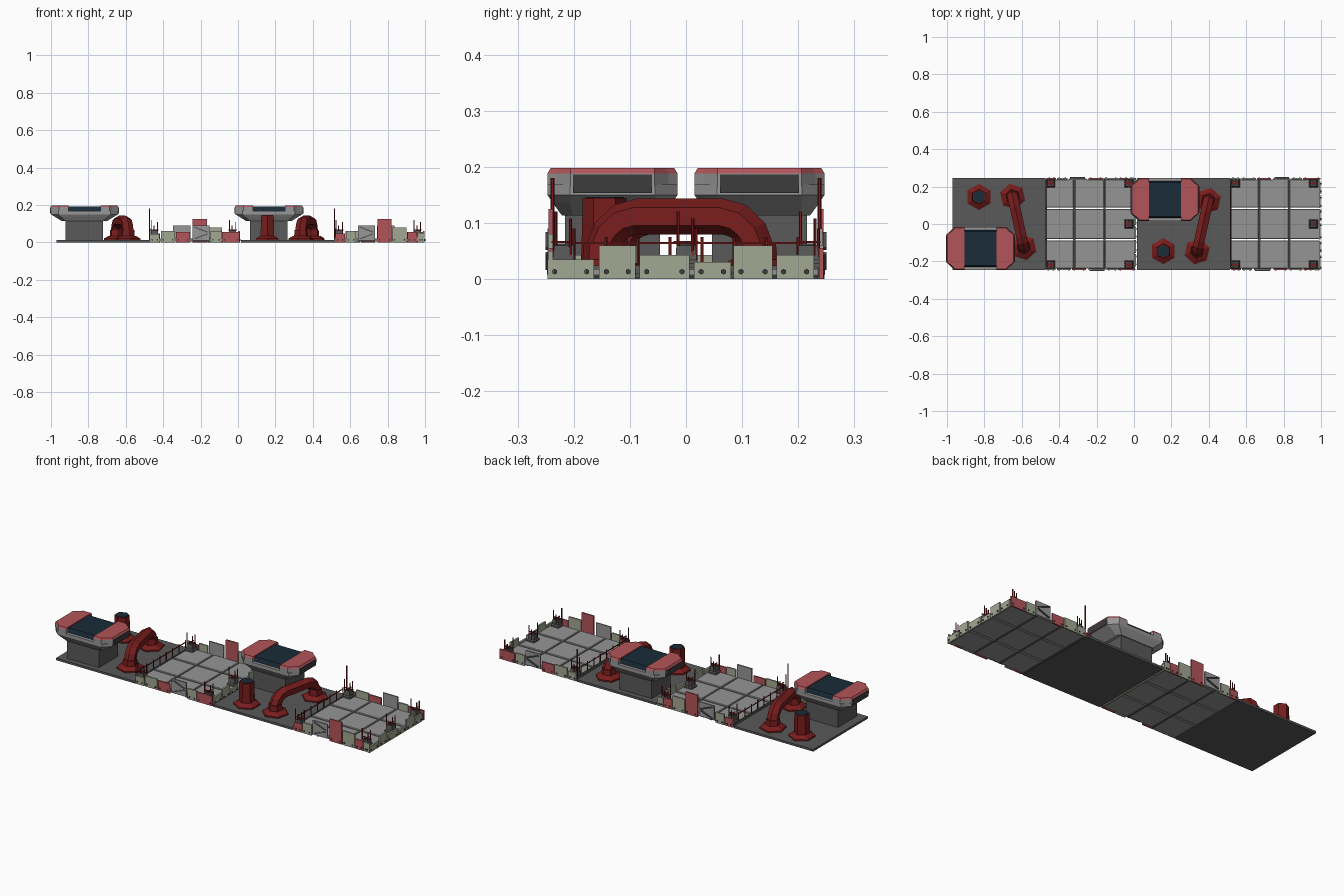
import bpy, bmesh
from math import cos, sin, pi, atan2
from mathutils import Vector

if "Cube" in bpy.data.objects:
    bpy.data.objects.remove(bpy.data.objects["Cube"])


def mat(name, *c):
    m = bpy.data.materials.new(name)
    m.diffuse_color = (*c, 1)
    m.use_nodes = True
    m.node_tree.nodes["Principled BSDF"].inputs["Base Color"].default_value = m.diffuse_color
    return m


RED = mat("faded_red", .45, .09, .1)
PIPE = mat("pipe_red", .19, .012, .012)
GREEN = mat("pale_green", .36, .39, .29)
NAVY = mat("navy", .01, .025, .04)
LIGHT = mat("light_grey", .31, .31, .31)
FLOOR = mat("floor_grey", .3, .3, .3)
DARK = mat("dark_grey", .1, .1, .1)
BLACK = mat("deep_grey", .045, .045, .045)


def loft(name, rings, m):
    """Closed solid through rings of equal point count."""
    bm = bmesh.new()
    vs = [[bm.verts.new(p) for p in r] for r in rings]
    n = len(vs[0])
    for a, b in zip(vs, vs[1:]):
        for i in range(n):
            bm.faces.new((a[i], a[(i + 1) % n], b[(i + 1) % n], b[i]))
    bm.faces.new(vs[0])
    bm.faces.new(vs[-1])
    bmesh.ops.recalc_face_normals(bm, faces=bm.faces)
    me = bpy.data.meshes.new(name)
    bm.to_mesh(me)
    bm.free()
    me.materials.append(m)
    ob = bpy.data.objects.new(name, me)
    bpy.context.collection.objects.link(ob)
    return ob


def rect(x, y, hx, hy, z):
    return [(x - hx, y - hy, z), (x + hx, y - hy, z), (x + hx, y + hy, z), (x - hx, y + hy, z)]


def box(name, x0, x1, y0, y1, z0, z1, m):
    x, y, hx, hy = (x0 + x1) / 2, (y0 + y1) / 2, abs(x1 - x0) / 2, abs(y1 - y0) / 2
    return loft(name, [rect(x, y, hx, hy, z0), rect(x, y, hx, hy, z1)], m)


def hexa(x, y, r, z, rot=pi / 2):
    return [(x + r * cos(rot + i * pi / 3), y + r * sin(rot + i * pi / 3), z) for i in range(6)]


def octa(x, y, hx, hy, c, z):
    return [(x + a, y + b, z) for a, b in (
        (-hx + c, -hy), (hx - c, -hy), (hx, -hy + c), (hx, hy - c),
        (hx - c, hy), (-hx + c, hy), (-hx, hy - c), (-hx, -hy + c))]


def kiosk(x, y):
    box("kiosk_column", x - .1, x + .1, y - .085, y + .085, .01, .12, DARK)
    loft("kiosk_head", [octa(x, y, hx, hy, c, z) for hx, hy, c, z in (
        (.12, .09, .02, .113), (.155, .106, .03, .135), (.18, .116, .04, .15), (.18, .116, .04, .168))], LIGHT)
    # raised screen between the wings
    loft("kiosk_screen", [rect(x, y, .085, .1, .165), rect(x, y, .085, .092, .192)], NAVY)
    for s in (-1, 1):
        def wing(z, g=0):
            return [(x + s * a, y + b, z) for a, b in (
                (.085, -.116 + g), (.135, -.116 + g), (.15, -.1 + g), (.182 - g, -.075), (.182 - g, .075),
                (.15, .1 - g), (.135, .116 - g), (.085, .116 - g))]
        loft("wing_base", [wing(.165), wing(.188)], LIGHT)
        loft("wing_cap", [wing(.188), wing(.198, .006)], RED)
        box("wing_end_panel", x + s * .178, x + s * .184, y - .07, y + .07, .153, .186, BLACK)


def foot(x, y, rot=pi / 2):
    loft("pipe_foot", [hexa(x, y, r, z, rot) for r, z in ((.07, .01), (.07, .02), (.045, .035))], PIPE)


def post(x, y):
    foot(x, y)
    loft("pipe_post", [hexa(x, y, .042, .03), hexa(x, y, .039, .144)], PIPE)
    loft("post_cap", [hexa(x, y, .034, .14), hexa(x, y, .034, .146)], NAVY)


def arch(p, q):
    p, q = Vector((*p, 0)), Vector((*q, 0))
    d = (q - p).normalized()
    side, up, L = Vector((-d.y, d.x, 0)), Vector((0, 0, 1)), (q - p).length
    half = [(0, .012, 90), (0, .06, 90), (.012, .085, 62), (.034, .104, 28), (.06, .111, 0)]
    path = half + [(L - s, z, -a) for s, z, a in reversed(half)]
    rings = []
    for s, z, a in path:
        a = a * pi / 180
        nrm = -d * sin(a) + up * cos(a)
        c = p + d * s + up * z
        rings.append([c + (nrm * cos(i * pi / 3) + side * sin(i * pi / 3)) * .032 for i in range(6)])
    loft("arch_pipe", rings, PIPE)
    rot = atan2(d.y, d.x)
    for c in (p, q):
        foot(c.x, c.y, rot)
        loft("leg_sleeve", [hexa(c.x, c.y, .04, .02, rot), hexa(c.x, c.y, .036, .065, rot)], PIPE)


def pipe_tile(x, m):
    box("pipe_tile_slab", x - .248, x + .248, -.246, .246, 0, .012, DARK)
    kiosk(x - .099, m * .131)
    post(x - .107, -m * .145)
    arch((x + .133, m * .125), (x + .073, -m * .147))


def rod(x, y, z0, z1, r=.0028):
    loft("rod", [hexa(x, y, r, z0), hexa(x, y, r, z1)], PIPE)


def bolt(x, y, z, along_x):
    """Small hexagonal bolt on the outside of a wall panel."""
    ring = hexa(0, 0, .005, 0)
    o = .004
    if along_x:
        loft("bolt", [[(x + a, y + k, z + b) for a, b, _ in ring] for k in (-o, o)], BLACK)
    else:
        loft("bolt", [[(x + k, y + a, z + b) for a, b, _ in ring] for k in (-o, o)], BLACK)


def wall_x(x, y, panels, out):
    """Row of panels along a front or back edge: start, end, height, material."""
    for a, b, h, m in panels:
        box("wall_panel", x + a, x + b, y - .004, y + .004, 0, h, m)
        for c in (a + .012, b - .012):
            bolt(x + c, y + out * .003, .013, True)


def brace_panel(x, y, out):
    box("brace_panel", x - .046, x + .046, y - .006, y + .002, .01, .09, LIGHT)
    yy = y + out * .006
    for s in (-1, 1):  # diagonal strip pair
        loft("brace_strip", [[(x - .04, yy + k, .05 + s * .03), (x - .032, yy + k, .05 + s * .034),
                              (x + .04, yy + k, .05 + s * .006), (x + .032, yy + k, .05 + s * .002)]
                             for k in (-.003, .003)], DARK)


def court_tile(x, m):
    # floor of nine panels with open joints
    cols = ((-.238, -.091), (-.086, .07), (.075, .236))
    rows = ((-.238, -.089), (-.081, .081), (.089, .238))
    for c in cols:
        for r in rows:
            ob = box("floor_panel", x + c[0], x + c[1], r[0], r[1], .004, .02, FLOOR)
            b = ob.modifiers.new("bevel", "BEVEL")
            b.width, b.segments = .003, 1
    for k in (-.088, .073):
        box("floor_joist", x + k - .006, x + k + .006, -.238, .238, .002, .01, DARK)

    # long walls
    yf, yb = -m * .241, m * .241
    wall_x(x, yf, [(-.235, -.185, .048, RED), (-.18, -.125, .06, GREEN), (-.012, .064, .125, RED),
                   (.069, .145, .08, GREEN), (.148, .2, .055, RED), (.203, .24, .05, GREEN)], -m)
    brace_panel(x - .07, yf, -m)
    wall_x(x, yb, [(-.24, -.188, .045, GREEN), (-.182, -.105, .06, GREEN), (-.1, -.025, .055, RED),
                   (.085, .142, .06, GREEN), (.146, .24, .055, RED)], m)
    brace_panel(x + .033, yb, m)

    # bolted panels on the right edge: start, end, height
    for a, b, h in ((-.247, -.164, .035), (-.155, -.09, .06), (-.083, .006, .043),
                    (.014, .08, .03), (.085, .154, .06), (.161, .228, .043)):
        box("edge_panel", x + .231, x + .241, m * a, m * b, 0, h, GREEN)
        for c in (a + .013, b - .013):
            bolt(x + .241, m * c, .013, False)

    # railing on the left edge
    box("rail_curb", x - .243, x - .235, -.24, .24, 0, .024, DARK)
    box("top_rail", x - .241, x - .237, -.2, .2, .062, .066, PIPE)
    for i in range(8):
        rod(x - .239, -.2 + i * .4 / 7, .02, .075)
    rod(x - .242, m * .238, 0, .18, .0035)

    # corner pedestals with antenna rods
    for sx, y in ((-1, -.218), (-1, .218), (1, -.218), (1, 0), (1, .218)):
        px = x + (-.215 if sx < 0 else .203)
        loft("pedestal", [rect(px, y, r, r, z) for r, z in
                          ((.024, .018), (.024, .028), (.019, .034), (.017, .06))], DARK)
        box("pedestal_top", px - .012, px + .012, y - .012, y + .012, .058, .063, BLACK)
        for dx, dy, h in ((-.018, -.014, .12), (.016, .012, .108), (-.004, .018, .09)):
            rod(px + dx, y + dy, .025, h)
        box("antenna_rung", px - .022, px + .022, y - .003, y + .003, .064, .068, PIPE)
        box("antenna_rung", px - .003, px + .003, y - .022, y + .022, .064, .068, PIPE)


pipe_tile(-.722, -1)
court_tile(-.231, -1)
pipe_tile(.264, 1)
court_tile(.757, 1)
